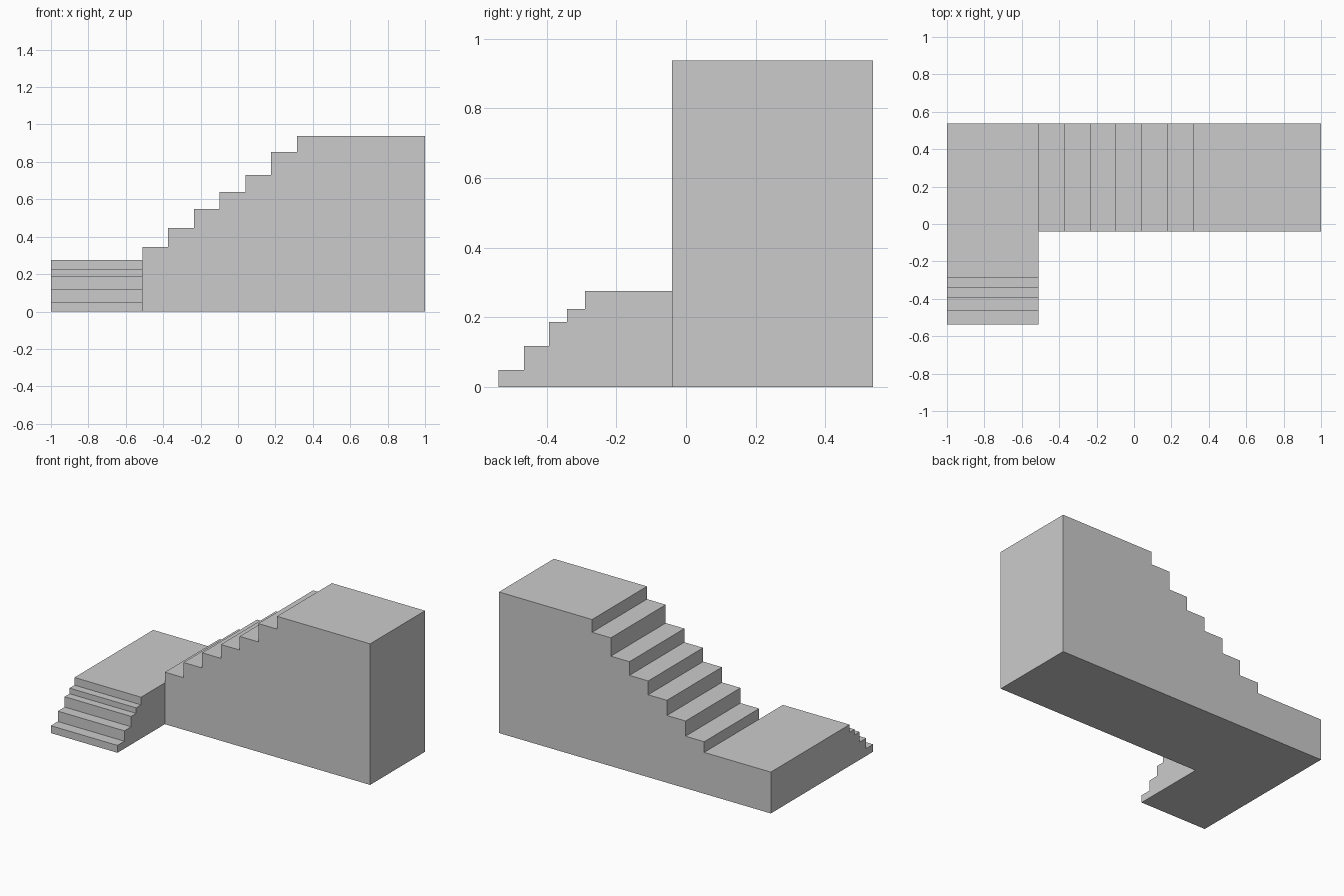
import bpy
import bmesh

if "Cube" in bpy.data.objects:
    bpy.data.objects.remove(bpy.data.objects["Cube"])

X0, X1 = -1.0, 1.0
Y0, Y1 = -0.538, 0.537
CORNER_X, CORNER_Y = -0.51, -0.04
LANDING = 0.275


def stair_profile(edges, heights):
    """Closed stepped outline: each height spans a pair of neighbouring edges."""
    pts = [(edges[0], 0.0)]
    for a, b, h in zip(edges, edges[1:], heights):
        pts += [(a, h), (b, h)]
    return pts + [(edges[-1], 0.0)]


def prism(name, profile, place, lo, hi):
    """Extrude a profile between lo and hi; place maps (u, z, w) to a point."""
    bm = bmesh.new()
    face = bm.faces.new([bm.verts.new(place(u, z, lo)) for u, z in profile])
    shift = [b - a for a, b in zip(place(0, 0, lo), place(0, 0, hi))]
    ext = bmesh.ops.extrude_face_region(bm, geom=[face], use_keep_orig=True)
    verts = [v for v in ext["geom"] if isinstance(v, bmesh.types.BMVert)]
    bmesh.ops.translate(bm, vec=shift, verts=verts)
    bmesh.ops.recalc_face_normals(bm, faces=bm.faces)
    mesh = bpy.data.meshes.new(name)
    bm.to_mesh(mesh)
    bm.free()
    ob = bpy.data.objects.new(name, mesh)
    bpy.context.collection.objects.link(ob)
    return ob


# Upper flight with corner landing and top platform
upper = stair_profile(
    [X0, CORNER_X, -0.373, -0.236, -0.098, 0.04, 0.177, 0.315, X1],
    [LANDING, 0.346, 0.447, 0.548, 0.64, 0.731, 0.853, 0.938])
stairs = prism("staircase", upper, lambda u, z, w: (u, w, z), CORNER_Y, Y1)

# Lower flight, running under the landing so the two solids overlap
lower = stair_profile(
    [Y0, -0.465, -0.394, -0.342, -0.29, Y1],
    [0.049, 0.118, 0.187, 0.224, LANDING])
lower_flight = prism("lower_flight", lower, lambda u, z, w: (w, u, z), X0, CORNER_X)

# Fuse both flights into one solid and apply
union = stairs.modifiers.new("join_flights", "BOOLEAN")
union.operation = "UNION"
union.solver = "EXACT"
union.object = lower_flight
bpy.context.view_layer.objects.active = stairs
bpy.ops.object.modifier_apply(modifier=union.name)
bpy.data.objects.remove(lower_flight)

# Merge flush faces so the landing and underside are clean
bm = bmesh.new()
bm.from_mesh(stairs.data)
bmesh.ops.remove_doubles(bm, verts=bm.verts, dist=0.0001)
bmesh.ops.dissolve_limit(bm, angle_limit=0.01, verts=bm.verts, edges=bm.edges)
bm.to_mesh(stairs.data)
bm.free()
